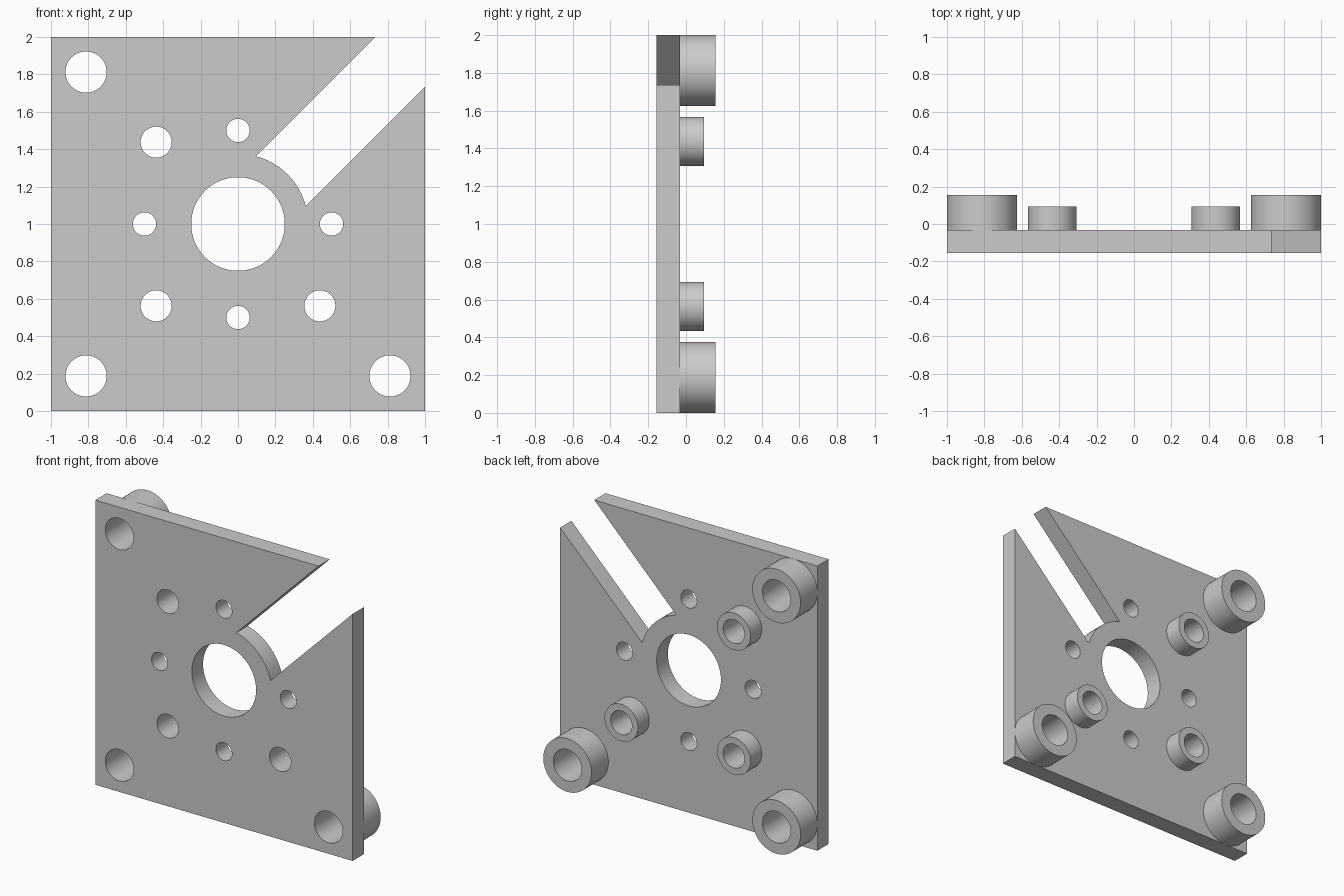
import bpy
from math import sin, cos, pi, radians

cube = bpy.data.objects.get("Cube")
if cube:
    bpy.data.objects.remove(cube, do_unlink=True)

grey = bpy.data.materials.new("plain grey")
grey.use_nodes = True
colour = (0.6, 0.6, 0.6, 1)
grey.diffuse_color = colour
grey.node_tree.nodes["Principled BSDF"].inputs["Base Color"].default_value = colour

FRONT, BACK = -0.156, -0.031
MID = 1.0  # height of the plate centre


def circle(x, z, r, n=64):
    return [(x + r * cos(2 * pi * i / n), z + r * sin(2 * pi * i / n)) for i in range(n)]


def slab(name, loops, y0, y1):
    """Extrude closed loops (outline first, then holes) from y0 to y1."""
    curve = bpy.data.curves.new(name, "CURVE")
    curve.dimensions = "2D"
    curve.fill_mode = "BOTH"
    curve.extrude = (y1 - y0) / 2
    for loop in loops:
        spline = curve.splines.new("POLY")
        spline.points.add(len(loop) - 1)
        for point, (x, z) in zip(spline.points, loop):
            point.co = (x, z, 0, 1)
        spline.use_cyclic_u = True
    obj = bpy.data.objects.new(name, curve)
    bpy.context.collection.objects.link(obj)
    obj.location = (0, (y0 + y1) / 2, MID)
    obj.rotation_euler = (pi / 2, 0, 0)
    bpy.ops.object.select_all(action="DESELECT")
    obj.select_set(True)
    bpy.context.view_layer.objects.active = obj
    bpy.ops.object.convert(target="MESH")
    obj = bpy.context.object
    obj.data.materials.clear()
    obj.data.materials.append(grey)
    bpy.ops.object.mode_set(mode="EDIT")
    bpy.ops.mesh.select_all(action="SELECT")
    bpy.ops.mesh.remove_doubles(threshold=0.0001)
    bpy.ops.mesh.normals_make_consistent(inside=False)
    bpy.ops.object.mode_set(mode="OBJECT")
    bpy.ops.object.transform_apply(location=True, rotation=True, scale=True)
    bpy.ops.object.shade_smooth_by_angle(angle=radians(30))
    return obj


# Square outline with a diagonal slot ending in an arc around the bore
arc = [(0.375 * cos(radians(a)), 0.375 * sin(radians(a))) for a in range(75, 14, -5)]
outline = [(-1, -1), (-1, 1), (0.735, 1)] + arc + [(1, 0.735)] + [(1, -1)]

# Three bosses of each size: every corner except the slotted one
corners = [(-1, 1, "upper_right"), (-1, -1, "lower_right"), (1, -1, "lower_left")]
sizes = [("corner_spacer", 0.8125, 0.1875, 0.11, 0.156),
         ("inner_spacer", 0.4375, 0.13, 0.083, 0.094)]

holes = [circle(0, 0, 0.25)]
holes += [circle(0.5 * cos(k * pi / 2), 0.5 * sin(k * pi / 2), 0.0625) for k in range(4)]
for label, offset, outer, inner, end in sizes:
    for sx, sz, side in corners:
        x, z = sx * offset, sz * offset
        holes.append(circle(x, z, inner))
        slab(f"{label}_{side}", [circle(x, z, outer), circle(x, z, inner)], BACK, end)

slab("mounting_plate", [outline] + holes, FRONT, BACK)
